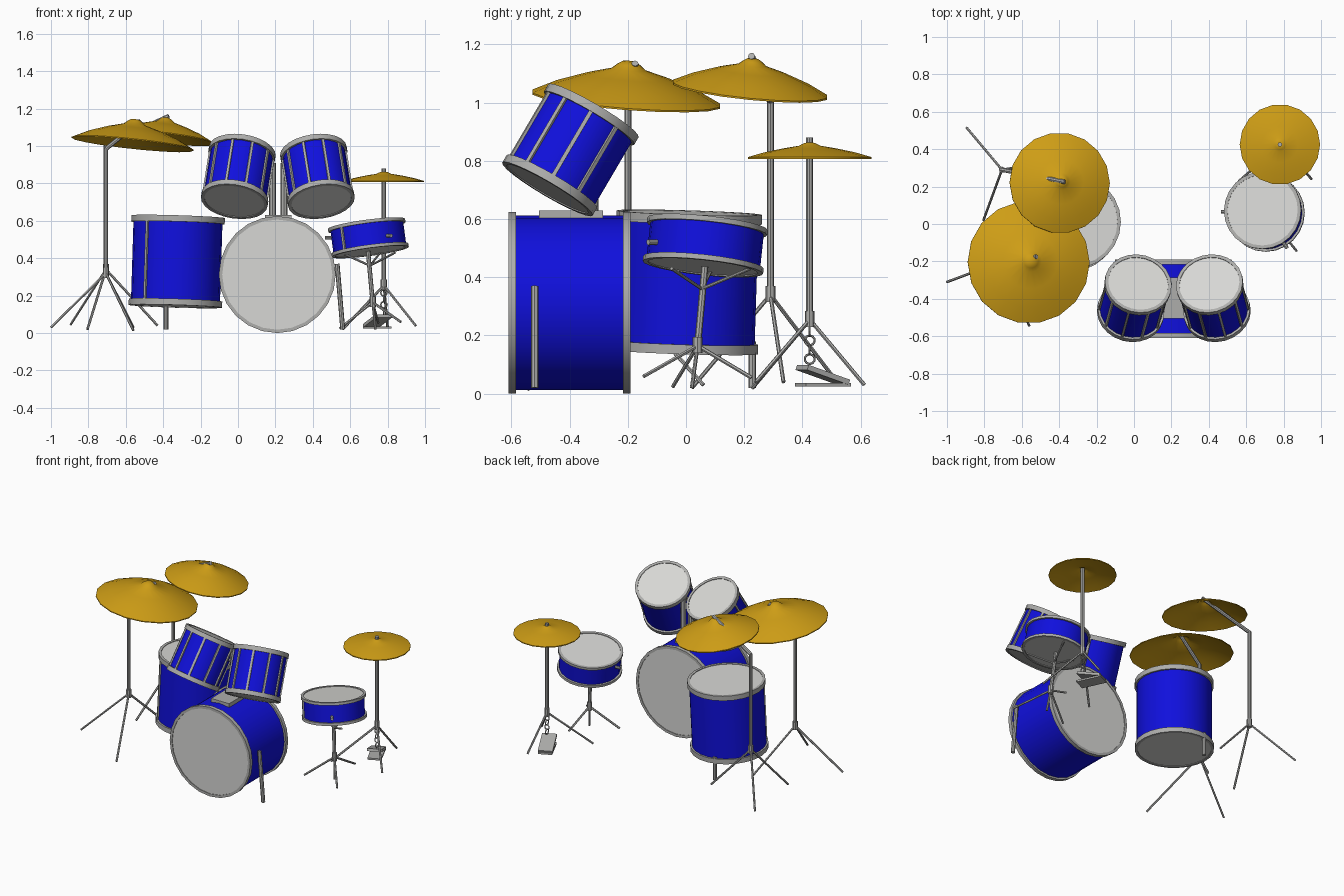
import bpy, bmesh, math
from mathutils import Vector, Matrix

cube = bpy.data.objects.get("Cube")
if cube:
    bpy.data.objects.remove(cube)


def material(name, *rgb):
    m = bpy.data.materials.new(name)
    m.use_nodes = True
    m.diffuse_color = (*rgb, 1)
    m.node_tree.nodes["Principled BSDF"].inputs["Base Color"].default_value = (*rgb, 1)
    return m


BLUE = material("blue_shell", 0.005, 0.005, 0.72)
HEAD = material("drum_skin", 0.68, 0.68, 0.66)
METAL = material("grey_metal", 0.42, 0.42, 0.41)
GOLD = material("gold_brass", 0.62, 0.34, 0.008)
parts = []


def finish(name, bm, mat, matrix):
    bmesh.ops.remove_doubles(bm, verts=bm.verts, dist=0.0001)
    bmesh.ops.recalc_face_normals(bm, faces=bm.faces)
    mesh = bpy.data.meshes.new(name)
    bm.to_mesh(mesh)
    bm.free()
    mesh.materials.append(mat)
    ob = bpy.data.objects.new(name, mesh)
    ob.matrix_world = matrix
    bpy.context.collection.objects.link(ob)
    parts.append(ob)
    return ob


def frame(origin, axis):
    turn = Vector((0, 0, 1)).rotation_difference(Vector(axis).normalized())
    return Matrix.Translation(origin) @ turn.to_matrix().to_4x4()


def lathe(name, profile, matrix, mat, sides=24, closed=False):
    """Turn a (radius, height) profile around the local z axis."""
    bm = bmesh.new()
    rings = []
    for r, z in profile:
        angles = [math.tau * i / sides for i in range(sides)]
        rings.append([bm.verts.new((r * math.cos(a), r * math.sin(a), z)) for a in angles])
    pairs = list(zip(rings, rings[1:]))
    if closed:
        pairs.append((rings[-1], rings[0]))
    for low, high in pairs:
        for i in range(sides):
            j = (i + 1) % sides
            bm.faces.new((low[i], low[j], high[j], high[i]))
    return finish(name, bm, mat, matrix)


def rod(name, a, b, r=0.012, mat=METAL, sides=8):
    a, b = Vector(a), Vector(b)
    length = (b - a).length
    lathe(name, [(0, 0), (r, 0), (r, length), (0, length)], frame(a, b - a), mat, sides)


def box(name, size, matrix, mat=METAL):
    bm = bmesh.new()
    bmesh.ops.create_cube(bm, size=1, matrix=Matrix.Diagonal((*size, 1)))
    finish(name, bm, mat, matrix)


def drum(name, a, b, r, hoop, lugs=(), lug_width=0.014):
    """Shell, two hoops, two recessed skins and lugs between two end centres."""
    a, b = Vector(a), Vector(b)
    length = (b - a).length
    m = frame(a, b - a)
    shell = r - 0.012
    inner = shell - 0.006
    lathe(name + "_shell", [(shell, hoop / 2), (shell, length - hoop / 2)], m, BLUE)
    for end, z, skin in (("bottom", 0, 0.004), ("top", length - hoop, hoop - 0.004)):
        ring = [(inner, z), (r, z), (r, z + hoop), (inner, z + hoop)]
        lathe(f"{name}_{end}_hoop", ring, m, METAL, closed=True)
        lathe(f"{name}_{end}_skin", [(0, z + skin), (inner + 0.002, z + skin)], m, HEAD)
    for angle in lugs:
        place = Matrix.Rotation(math.radians(angle), 4, "Z") @ Matrix.Translation((shell, 0, length / 2))
        box(name + "_lug", (0.016, lug_width, length - 1.5 * hoop), m @ place)


def cymbal(name, rim, axis, r, h):
    shape = [(0, 1), (0.07, 0.98), (0.12, 0.9), (0.18, 0.77), (0.45, 0.58), (0.75, 0.31), (1, 0)]
    top = [(x * r, y * h) for x, y in shape]
    under = [(x, y - 0.006) for x, y in reversed(top)]
    lathe(name, top + under, frame(rim, axis), GOLD, 18)


def tripod(name, hub, feet):
    for foot in feet:
        rod(name + "_leg", hub, foot, 0.007, sides=6)
    x, y, z = hub
    rod(name + "_collar", (x, y, z - 0.025), (x, y, z + 0.03), 0.017)


# Bass drum with its spur
drum("bass_drum", (0.21, -0.61, 0.3125), (0.21, -0.19, 0.3125), 0.3125, 0.026)
rod("bass_spur", (0.53, -0.52, 0.37), (0.56, -0.52, 0.02), 0.013)

# Tom mount on top of the bass drum
box("tom_mount_plate", (0.14, 0.22, 0.028), Matrix.Translation((0.215, -0.395, 0.616)))
for x in (0.185, 0.245):
    rod("tom_mount_post", (x, -0.32, 0.62), (x, -0.32, 0.91), 0.019)

# Pair of rack toms, leaning towards each other
for side, name in ((-1, "right_tom"), (1, "left_tom")):
    low = (0.213 + side * 0.233, -0.476, 0.703)
    high = (0.213 + side * 0.19, -0.318, 0.972)
    drum(name, low, high, 0.18, 0.03, range(-180, 37, 36))
    rod(name + "_arm", (0.213 + side * 0.03, -0.32, 0.84), (0.213 + side * 0.09, -0.36, 0.84))

# Floor tom
drum("floor_tom", (-0.335, -0.003, 0.143), (-0.32, 0.012, 0.622), 0.25, 0.033, [-133])
rod("floor_tom_leg", (-0.385, 0.228, 0.18), (-0.385, 0.228, 0.02), 0.013)

# Snare drum, its side fittings and stand
drum("snare", (0.707, 0.058, 0.434), (0.687, 0.074, 0.584), 0.208, 0.018, [-133])
rod("snare_strainer", (0.50, 0.065, 0.51), (0.465, 0.065, 0.51), 0.01)
rod("snare_knob", (0.79, -0.09, 0.52), (0.82, -0.13, 0.52), 0.01)
rod("snare_pole", (0.695, 0.065, 0.44), (0.72, 0.04, 0.165))
rod("snare_pole_foot", (0.72, 0.04, 0.165), (0.735, 0.02, 0.02), 0.007)
tripod("snare_stand", (0.72, 0.04, 0.165),
       [(0.545, -0.045, 0.025), (0.87, -0.145, 0.06), (0.75, 0.225, 0.055)])
for foot in ((0.55, 0.09), (0.84, -0.05), (0.76, 0.22)):
    rod("snare_basket_arm", (0.706, 0.054, 0.36), (*foot, 0.43), 0.006)

# Crash and ride cymbals on bent stands
cymbal("crash_cymbal", (-0.563, -0.205, 1.015), (0.107, 0.076, 1), 0.328, 0.13)
rod("crash_pole", (-0.706, -0.2, 0.3), (-0.706, -0.2, 0.99))
rod("crash_arm", (-0.706, -0.2, 0.985), (-0.52, -0.175, 1.135))
tripod("crash_stand", (-0.706, -0.2, 0.32),
       [(-1.0, -0.31, 0.03), (-0.56, -0.545, 0.015), (-0.56, 0.06, 0.03)])

cymbal("ride_cymbal", (-0.397, 0.22, 1.047), (0.12, 0.1, 1), 0.27, 0.107)
rod("ride_pole", (-0.706, 0.29, 0.32), (-0.706, 0.29, 1.01))
rod("ride_arm", (-0.706, 0.29, 1.005), (-0.37, 0.225, 1.16))
tripod("ride_stand", (-0.706, 0.29, 0.34),
       [(-0.895, 0.515, 0.045), (-0.805, 0.02, 0.02), (-0.43, 0.335, 0.04)])

# Hi-hat, stand, chain and pedal
cymbal("hi_hat_cymbal", (0.78, 0.425, 0.813), (0, 0, 1), 0.215, 0.05)
rod("hi_hat_pole", (0.78, 0.425, 0.24), (0.78, 0.425, 0.88))
tripod("hi_hat_stand", (0.78, 0.425, 0.255),
       [(0.95, 0.24, 0.04), (0.8, 0.613, 0.03), (0.56, 0.228, 0.02)])
for i in range(4):
    steps = [math.tau * k / 6 for k in range(6)]
    link = [(0.017 + 0.004 * math.cos(t), 0.004 * math.sin(t)) for t in steps]
    axis = (1, 0, 0) if i % 2 else (0, 1, 0)
    lathe("pedal_chain_link", link, frame((0.78, 0.425, 0.215 - 0.032 * i), axis), METAL, 10, True)
pedal = Matrix.Translation((0.745, 0.47, 0.03)) @ Matrix.Rotation(math.radians(25), 4, "Z")
box("pedal_base", (0.09, 0.17, 0.012), pedal)
tilt = Matrix.Translation((0, 0, 0.035)) @ Matrix.Rotation(math.radians(-18), 4, "X")
box("pedal_board", (0.095, 0.165, 0.018), pedal @ tilt)

# Smooth round sides, keep hard edges
bpy.ops.object.select_all(action="DESELECT")
for ob in parts:
    ob.select_set(True)
bpy.context.view_layer.objects.active = parts[0]
bpy.ops.object.shade_smooth_by_angle(angle=math.radians(30))
